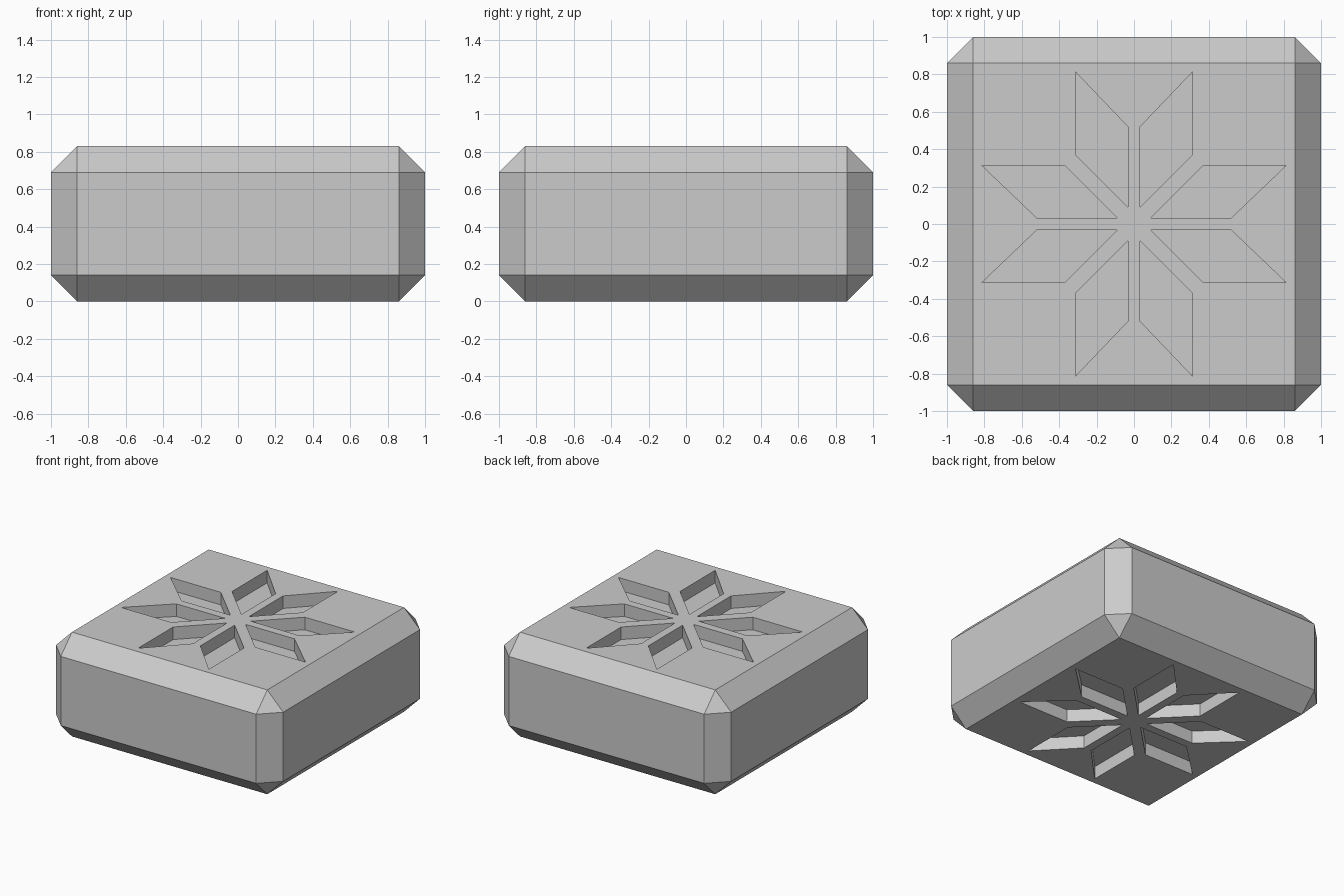
import bpy
import bmesh
from mathutils import Matrix

HEIGHT = 0.83
CHAMFER = 0.14
DEPTH = 0.1

if "Cube" in bpy.data.objects:
    bpy.data.objects.remove(bpy.data.objects["Cube"], do_unlink=True)

# Single grey material
grey = bpy.data.materials.new("plain_grey")
grey.use_nodes = True
colour = (0.6, 0.6, 0.6, 1)
grey.diffuse_color = colour
grey.node_tree.nodes["Principled BSDF"].inputs["Base Color"].default_value = colour


def make_object(name, bm):
    bmesh.ops.recalc_face_normals(bm, faces=bm.faces)
    mesh = bpy.data.meshes.new(name)
    bm.to_mesh(mesh)
    bm.free()
    mesh.materials.append(grey)
    obj = bpy.data.objects.new(name, mesh)
    bpy.context.collection.objects.link(obj)
    return obj


# Chamfered block
bm = bmesh.new()
bmesh.ops.create_cube(bm, size=1, matrix=Matrix.Translation((0, 0, HEIGHT / 2))
                      @ Matrix.Diagonal((2, 2, HEIGHT, 1)))
bmesh.ops.bevel(bm, geom=bm.edges[:], offset=CHAMFER, offset_type='OFFSET',
                segments=1, affect='EDGES')
block = make_object("chamfered_block", bm)

# Petal prisms: one slanted petal, swapped and mirrored to eight, on both faces
petal = [(0.033, 0.09), (0.033, 0.52), (0.312, 0.812), (0.312, 0.37)]
petals = [petal, [(y, x) for x, y in petal]]
bm = bmesh.new()
for centre_z in (0, HEIGHT):
    for outline in petals:
        for sx in (-1, 1):
            for sy in (-1, 1):
                base = [bm.verts.new((x * sx, y * sy, centre_z - DEPTH)) for x, y in outline]
                face = bm.faces.new(base)
                top = bmesh.ops.extrude_face_region(bm, geom=[face], use_keep_orig=True)
                moved = [g for g in top["geom"] if isinstance(g, bmesh.types.BMVert)]
                bmesh.ops.translate(bm, verts=moved, vec=(0, 0, 2 * DEPTH))
cutter = make_object("petal_cutter", bm)
cutter.hide_render = True

# Carve the recessed star into the top and bottom
cut = block.modifiers.new("petal_recesses", 'BOOLEAN')
cut.operation = 'DIFFERENCE'
cut.solver = 'EXACT'
cut.object = cutter
bpy.context.view_layer.objects.active = block
block.select_set(True)
bpy.ops.object.modifier_apply(modifier=cut.name)
bpy.data.objects.remove(cutter, do_unlink=True)
